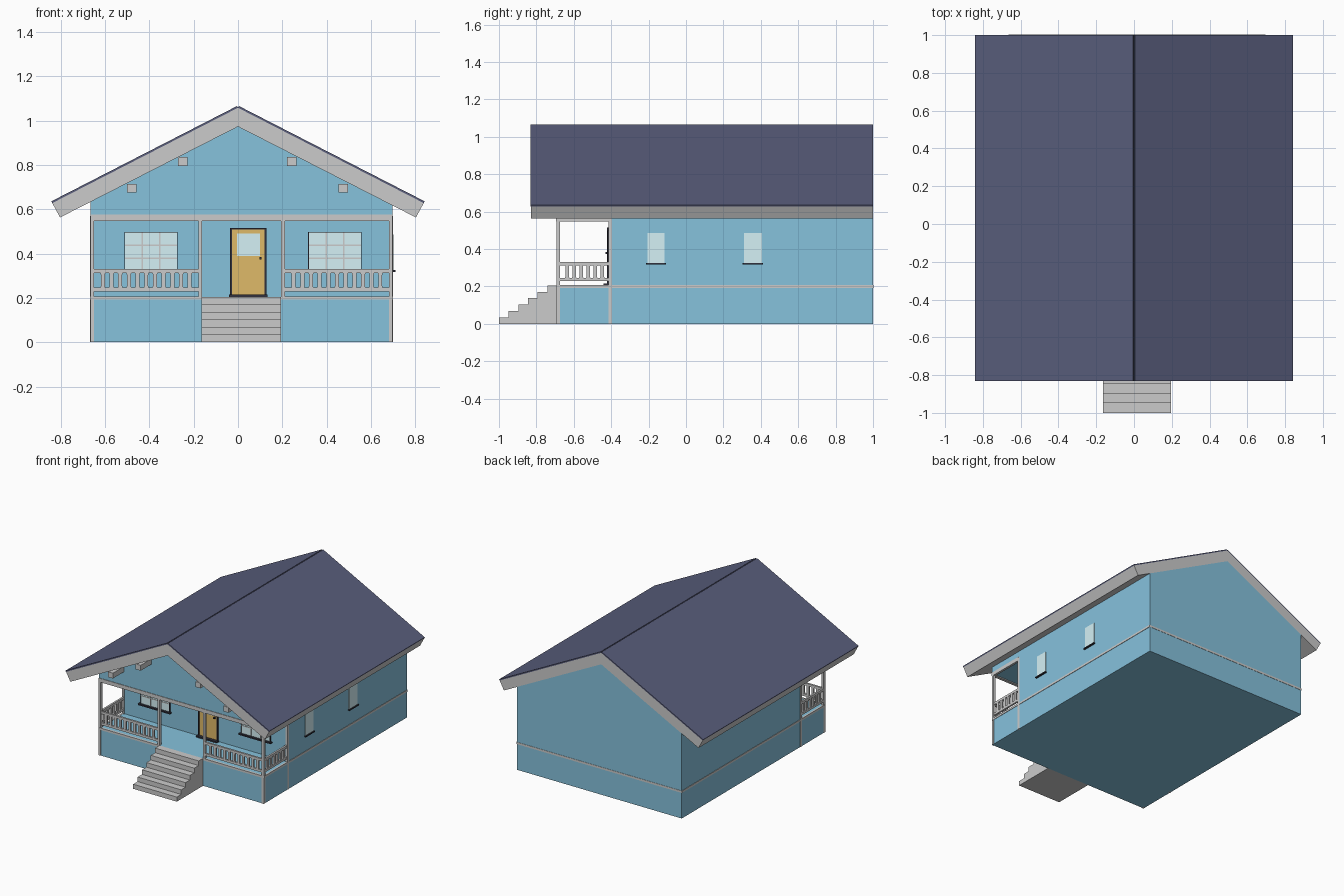
import bpy, bmesh
from mathutils import Vector

if "Cube" in bpy.data.objects:
    bpy.data.objects.remove(bpy.data.objects["Cube"])


def mat(name, r, g, b):
    m = bpy.data.materials.new(name)
    m.diffuse_color = (r, g, b, 1)
    m.use_nodes = True
    m.node_tree.nodes["Principled BSDF"].inputs["Base Color"].default_value = m.diffuse_color
    return m


BLUE = mat("blue_siding", 0.24, 0.54, 0.72)
ROOF = mat("roof_purple", 0.10, 0.11, 0.20)
GLASS = mat("pale_glass", 0.66, 0.88, 0.92)
DOOR = mat("door_ochre", 0.74, 0.49, 0.14)
DARK = mat("dark_trim", 0.03, 0.03, 0.045)


def finish(name, bm, material=None):
    bmesh.ops.recalc_face_normals(bm, faces=bm.faces)
    me = bpy.data.meshes.new(name)
    bm.to_mesh(me)
    bm.free()
    ob = bpy.data.objects.new(name, me)
    bpy.context.collection.objects.link(ob)
    if material:
        me.materials.append(material)
    return ob


def add_prism(bm, pts, axis, a, b):
    """Extrude a profile along x (points are y,z) or y (points are x,z)."""
    def place(p, t):
        return (t, p[0], p[1]) if axis == "x" else (p[0], t, p[1])
    f = bm.faces.new([bm.verts.new(place(p, a)) for p in pts])
    ext = bmesh.ops.extrude_face_region(bm, geom=[f])["geom"]
    vs = [v for v in ext if isinstance(v, bmesh.types.BMVert)]
    bmesh.ops.translate(bm, verts=vs, vec=(b - a, 0, 0) if axis == "x" else (0, b - a, 0))


def prism(name, pts, axis, a, b, material=None):
    bm = bmesh.new()
    add_prism(bm, pts, axis, a, b)
    return finish(name, bm, material)


def boxes(name, items, material=None):
    """One object from boxes given as (x0, x1, y0, y1, z0, z1)."""
    bm = bmesh.new()
    for x0, x1, y0, y1, z0, z1 in items:
        add_prism(bm, [(x0, z0), (x1, z0), (x1, z1), (x0, z1)], "y", y0, y1)
    return finish(name, bm, material)


XL, XR = -0.665, 0.697          # side walls
YP, YW, YB = -0.69, -0.41, 1.0  # porch front, front wall, back wall
FLOOR, CEIL, EAVE = 0.205, 0.555, 0.973
SLOPE = 0.51

# House body: side profile with the porch recess, then cut to the gable pitch
bm = bmesh.new()
add_prism(bm, [(YP, 0), (YB, 0), (YB, 0.99), (YP, 0.99), (YP, CEIL),
               (YW, CEIL), (YW, FLOOR), (YP, FLOOR)], "x", XL, XR)
for s in (-1, 1):
    cut = bmesh.ops.bisect_plane(bm, geom=bm.verts[:] + bm.edges[:] + bm.faces[:],
                                 plane_co=Vector((0, 0, EAVE)),
                                 plane_no=Vector((s * SLOPE, 0, 1)), clear_outer=True)
    edges = [e for e in cut["geom_cut"] if isinstance(e, bmesh.types.BMEdge)]
    bmesh.ops.holes_fill(bm, edges=edges, sides=0)
finish("house_body", bm, BLUE)

# Roof: grey slab with thin coloured sheets leaving a groove at the ridge
prism("roof_slab", [(0, 1.058), (0.838, 0.628), (0.803, 0.563), (0, EAVE),
                    (-0.803, 0.563), (-0.838, 0.628)], "y", -0.83, YB)
for side, s in (("left", -1), ("right", 1)):
    prism("roof_sheet_" + side, [(0, 1.058), (s * 0.838, 0.628), (s * 0.842, 0.636),
                                 (s * 0.004, 1.066)], "y", -0.832, YB, ROOF)
boxes("ridge_groove", [(-0.003, 0.003, -0.83, YB, 1.055, 1.061)], DARK)

# Steps
n, run, rise = 6, 0.31 / 6, FLOOR / 6
stair = [(YP, 0), (-1, 0)]
for i in range(n):
    stair += [(-1 + i * run, (i + 1) * rise), (-1 + (i + 1) * run, (i + 1) * rise)]
prism("front_steps", stair, "x", -0.165, 0.195)

# Posts and porch beam
T = 0.017
post_x = [XL - 0.001, -0.179, 0.195, XR - T + 0.001]
boxes("porch_posts", [(x, x + T, YP - 0.003, YP + T, 0 if i in (0, 3) else FLOOR, CEIL)
                      for i, x in enumerate(post_x)])
boxes("wall_corner_posts", [(x, x + T, YW - 0.004, YW + 0.014, 0, 0.57)
                            for x in (XL - 0.003, XR - T + 0.003)])
boxes("porch_beam", [(XL - 0.001, XR + 0.001, YP - 0.004, YP + T, 0.548, 0.576)]
      + [(x, x + T, YP + T, YW, 0.548, 0.576) for x in (XL - 0.001, XR - T + 0.001)])

# Trim band around the house at floor height
Z = (0.192, 0.207)
boxes("floor_band", [(XL - 0.003, XL + 0.01, YP, YB, *Z), (XR - 0.01, XR + 0.003, YP, YB, *Z),
                     (XL, XR, YB - 0.01, YB + 0.002, *Z),
                     (XL, -0.165, YP - 0.004, YP + 0.012, *Z),
                     (0.195, XR, YP - 0.004, YP + 0.012, *Z)])


# Railings with flared balusters
def railing(name, axis, a, b, c, count):
    bm = bmesh.new()
    lo, hi = c - 0.007, c + 0.007
    for z0, z1 in ((0.229, 0.246), (0.312, 0.33)):
        add_prism(bm, [(a, z0), (b, z0), (b, z1), (a, z1)], axis, lo, hi)
    for i in range(1, count + 1):
        m = a + (b - a) * i / (count + 1)
        right = [(0.012, 0.244), (0.009, 0.254), (0.009, 0.304), (0.012, 0.314)]
        pts = [(m + w, z) for w, z in right] + [(m - w, z) for w, z in reversed(right)]
        add_prism(bm, pts, axis, lo + 0.001, hi - 0.001)
    finish(name, bm)


railing("front_railing_left", "y", post_x[0] + T, post_x[1], YP + 0.007, 11)
railing("front_railing_right", "y", post_x[2] + T, post_x[3], YP + 0.007, 11)
railing("side_railing_left", "x", YP + T, YW, XL + 0.008, 6)
railing("side_railing_right", "x", YP + T, YW, XR - 0.008, 6)

# Gable beam ends
boxes("gable_beam_ends", [(x - 0.021, x + 0.021, -0.82, YP + 0.01, z - 0.02, z + 0.02)
                          for x, z in ((-0.25, 0.815), (0.243, 0.815),
                                       (-0.48, 0.695), (0.475, 0.695))])

# Front windows with glazing bars and dark surrounds
for side, x0, x1 in (("left", -0.51, -0.275), ("right", 0.32, 0.555)):
    z0, z1, w = 0.322, 0.495, 0.003
    boxes("front_window_" + side, [(x0, x1, YW - 0.006, YW + 0.002, z0, z1)], GLASS)
    bars = []
    for i in (1, 2):
        x, z = x0 + (x1 - x0) * i / 3, z0 + (z1 - z0) * i / 3
        bars += [(x - w, x + w, YW - 0.009, YW, z0, z1),
                 (x0, x1, YW - 0.009, YW, z - w, z + w)]
    boxes("window_bars_" + side, bars)
    boxes("window_trim_" + side, [(x0 - 0.015, x1 + 0.015, YW - 0.022, YW, z0 - 0.01, z0),
                                  (x0 - 0.003, x0, YW - 0.009, YW, z0, z1),
                                  (x1, x1 + 0.003, YW - 0.009, YW, z0, z1),
                                  (x0 - 0.003, x1 + 0.003, YW - 0.009, YW, z1, z1 + 0.003)],
          DARK)

# Right side windows
for label, y0, y1 in (("front", -0.205, -0.115), ("rear", 0.31, 0.405)):
    boxes("side_window_" + label, [(XR - 0.002, XR + 0.005, y0, y1, 0.325, 0.485)], GLASS)
    boxes("side_sill_" + label, [(XR - 0.002, XR + 0.013, y0 - 0.008, y1 + 0.008,
                                  0.317, 0.325)], DARK)

# Front door
boxes("door_frame", [(-0.036, -0.028, YW - 0.012, YW, FLOOR, 0.516),
                     (0.12, 0.128, YW - 0.012, YW, FLOOR, 0.516),
                     (-0.036, 0.128, YW - 0.012, YW, 0.508, 0.516),
                     (-0.04, 0.132, YW - 0.03, YW, FLOOR, 0.215)], DARK)
boxes("door_panel", [(-0.028, 0.12, YW - 0.006, YW + 0.002, 0.215, 0.508)], DOOR)
boxes("door_glass", [(-0.005, 0.1, YW - 0.009, YW, 0.39, 0.49)], GLASS)
boxes("door_knob", [(0.096, 0.107, YW - 0.02, YW, 0.374, 0.385)], DARK)
